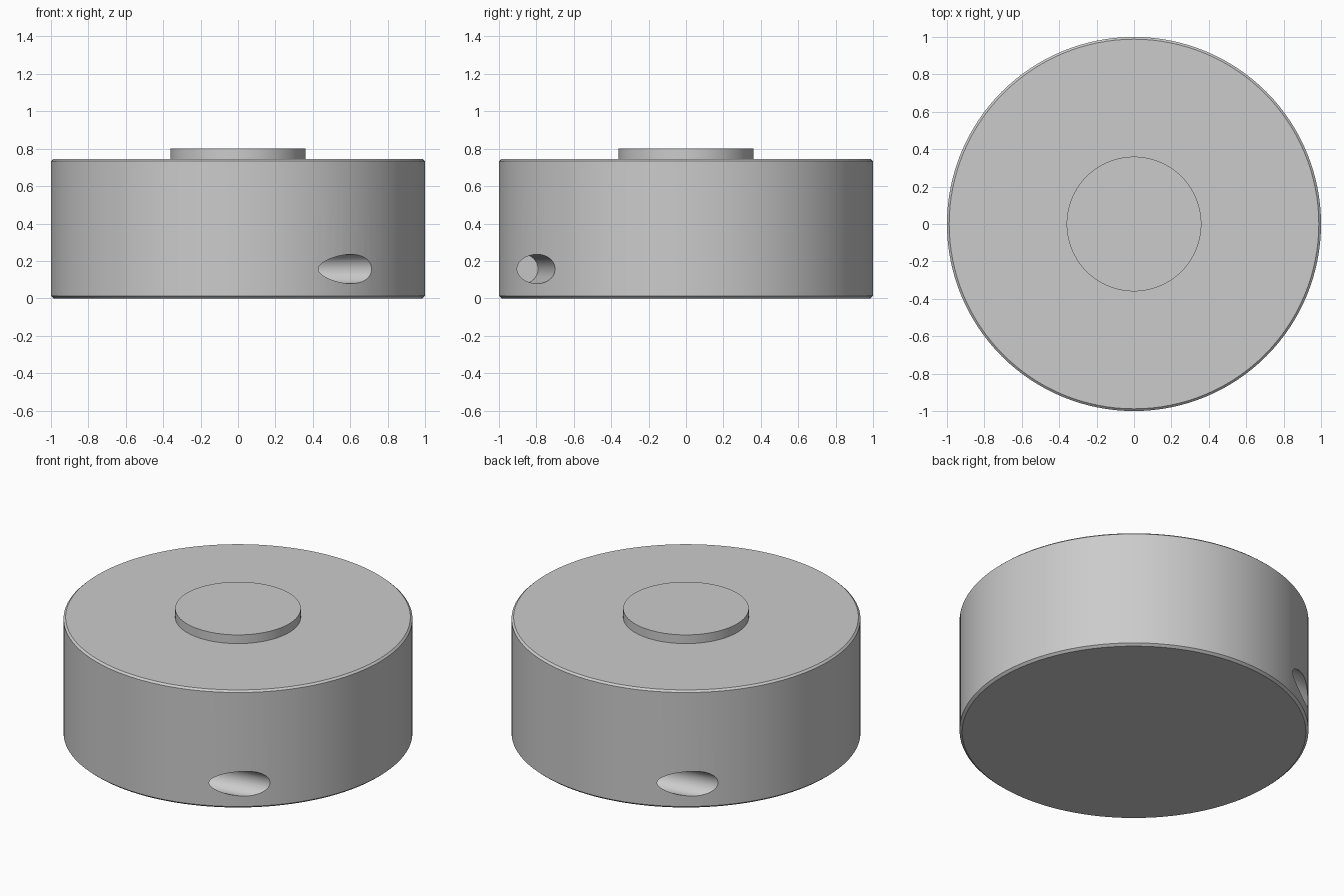
import bpy, bmesh
from math import radians, cos, sin, pi
from mathutils import Vector, Matrix

if "Cube" in bpy.data.objects:
    bpy.data.objects.remove(bpy.data.objects["Cube"])

SEGMENTS = 128


def lathe(name, profile):
    """Spin (radius, height) points around z and cap both ends."""
    bm = bmesh.new()
    rings = [[bm.verts.new((r * cos(2 * pi * i / SEGMENTS), r * sin(2 * pi * i / SEGMENTS), z))
              for i in range(SEGMENTS)] for r, z in profile]
    for a, b in zip(rings, rings[1:]):
        for i in range(SEGMENTS):
            j = (i + 1) % SEGMENTS
            bm.faces.new((a[i], a[j], b[j], b[i]))
    bm.faces.new(rings[0][::-1])
    bm.faces.new(rings[-1])
    mesh = bpy.data.meshes.new(name)
    bm.to_mesh(mesh)
    bm.free()
    obj = bpy.data.objects.new(name, mesh)
    bpy.context.collection.objects.link(obj)
    return obj


# Chamfered round body with a low raised boss on top
body = lathe("body", [(0.985, 0), (1, 0.013), (1, 0.734), (0.988, 0.745),
                      (0.36, 0.745), (0.36, 0.80)])

# Two angled blind holes, opposite each other
HOLE_RADIUS, LENGTH = 0.078, 1.2
angle = radians(9)
axis = Vector((cos(angle), sin(angle), 0))
side = Vector((-sin(angle), cos(angle), 0))
start = side * -0.881 + axis * 0.01 + Vector((0, 0, 0.157))
cutters = []
for turn in (0, pi):
    spin = Matrix.Rotation(turn, 4, 'Z')
    bpy.ops.mesh.primitive_cylinder_add(vertices=48, radius=HOLE_RADIUS, depth=LENGTH)
    cutter = bpy.context.object
    cutter.name = "hole_cutter"
    cutter.hide_render = True
    cutter.matrix_world = (spin @ Matrix.Translation(start + axis * LENGTH / 2)
                           @ axis.to_track_quat('Z', 'Y').to_matrix().to_4x4())
    mod = body.modifiers.new("hole", 'BOOLEAN')
    mod.operation = 'DIFFERENCE'
    mod.solver = 'EXACT'
    mod.object = cutter
    cutters.append(cutter)

# Apply the cuts, drop the cutters and smooth the round walls
bpy.ops.object.select_all(action='DESELECT')
body.select_set(True)
bpy.context.view_layer.objects.active = body
for mod in list(body.modifiers):
    bpy.ops.object.modifier_apply(modifier=mod.name)
for cutter in cutters:
    bpy.data.objects.remove(cutter)
bpy.ops.object.shade_smooth_by_angle(angle=radians(30))
